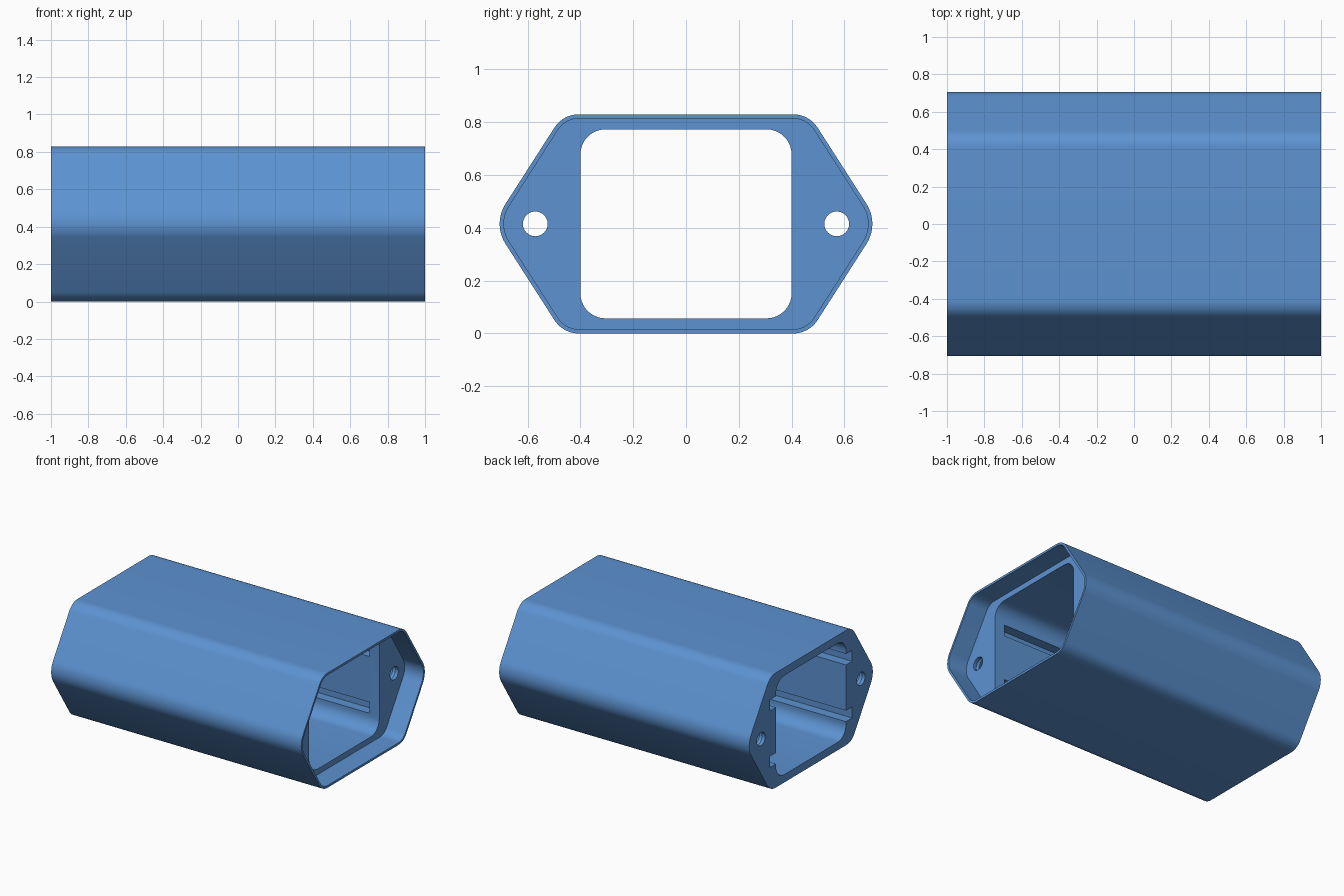
import bpy, bmesh, math

if "Cube" in bpy.data.objects:
    bpy.data.objects.remove(bpy.data.objects["Cube"])

blue = bpy.data.materials.new("anodised blue")
blue.diffuse_color = (0.108, 0.29, 0.64, 1)
blue.use_nodes = True
blue.node_tree.nodes["Principled BSDF"].inputs["Base Color"].default_value = blue.diffuse_color
MID = 0.415  # height of the centre line


def arc(cy, cz, r, a0, a1, n=10):
    """Points on an arc in the YZ plane, angles in degrees."""
    angles = [math.radians(a0 + (a1 - a0) * i / n) for i in range(n + 1)]
    return [(cy + r * math.cos(a), cz + r * math.sin(a)) for a in angles]


def hexagon(inset=0.0):
    """Rounded elongated hexagon, optionally offset inwards."""
    slope, r_top, r_tip = 32.7, 0.11, 0.14
    ty, tz = 0.406, MID - r_top
    sy = 0.566
    pts = []
    for cy, cz, r, a0, a1 in [
            (sy, 0, r_tip, -slope, slope), (ty, tz, r_top, slope, 90),
            (-ty, tz, r_top, 90, 180 - slope),
            (-sy, 0, r_tip, 180 - slope, 180 + slope),
            (-ty, -tz, r_top, 180 + slope, 270),
            (ty, -tz, r_top, 270, 360 - slope)]:
        pts += arc(cy, MID + cz, r - inset, a0, a1)
    return pts


def rounded_rect(hy, hz, r):
    pts = []
    for k, (sy, sz) in enumerate([(1, 1), (-1, 1), (-1, -1), (1, -1)]):
        pts += arc(sy * (hy - r), MID + sz * (hz - r), r, 90 * k, 90 * k + 90)
    return pts


def loft(name, sections):
    """Closed solid through (x, YZ outline) sections."""
    bm = bmesh.new()
    rings = [[bm.verts.new((x, y, z)) for y, z in pts] for x, pts in sections]
    n = len(rings[0])
    for a, b in zip(rings, rings[1:]):
        for i in range(n):
            j = (i + 1) % n
            bm.faces.new((a[i], a[j], b[j], b[i]))
    bm.faces.new(rings[0])
    bm.faces.new(rings[-1])
    bmesh.ops.recalc_face_normals(bm, faces=bm.faces)
    mesh = bpy.data.meshes.new(name)
    bm.to_mesh(mesh)
    bm.free()
    mesh.materials.append(blue)
    obj = bpy.data.objects.new(name, mesh)
    bpy.context.collection.objects.link(obj)
    return obj


def cut(target, cutter):
    mod = target.modifiers.new("cut", 'BOOLEAN')
    mod.operation, mod.solver, mod.object = 'DIFFERENCE', 'EXACT', cutter
    bpy.context.view_layer.objects.active = target
    bpy.ops.object.modifier_apply(modifier=mod.name)
    bpy.data.objects.remove(cutter)


# Hexagonal tube body
body = loft("enclosure_body", [(-1, hexagon()), (1, hexagon())])

# Thin-walled recess at the right end
cut(body, loft("recess_cutter", [(0.85, hexagon(0.016)), (1.1, hexagon(0.016))]))

# Rounded opening all the way through
bore = rounded_rect(0.4, 0.358, 0.095)
cut(body, loft("bore_cutter", [(-1.1, bore), (1.05, bore)]))

# Two board guide grooves on each inner side, stopping short of the recess
for side in (-1, 1):
    for level in (-1, 1):
        zc = MID + level * 0.205
        groove = [(side * y, z) for y, z in
                  [(0.35, zc - 0.04), (0.47, zc - 0.04),
                   (0.47, zc + 0.04), (0.35, zc + 0.04)]]
        cut(body, loft("groove_cutter", [(-1.1, groove), (0.77, groove)]))

# Screw holes through the flanks, ridged like a thread near both ends
for side in (-1, 1):
    def ring(r):
        return arc(side * 0.571, MID, r, 0, 345, 23)
    xs = [(-1.1, 0.047)]
    for start in (-1.0, 0.65):
        for i in range(11):
            xs.append((start + 0.01 + i * 0.018, 0.053 if i % 2 else 0.047))
    xs.append((1.05, 0.047))
    cut(body, loft("hole_cutter", [(x, ring(r)) for x, r in xs]))

# Smooth the rounded corners, keep the cut edges sharp
bpy.ops.object.select_all(action='DESELECT')
body.select_set(True)
bpy.context.view_layer.objects.active = body
bpy.ops.object.shade_smooth_by_angle(angle=math.radians(25))
